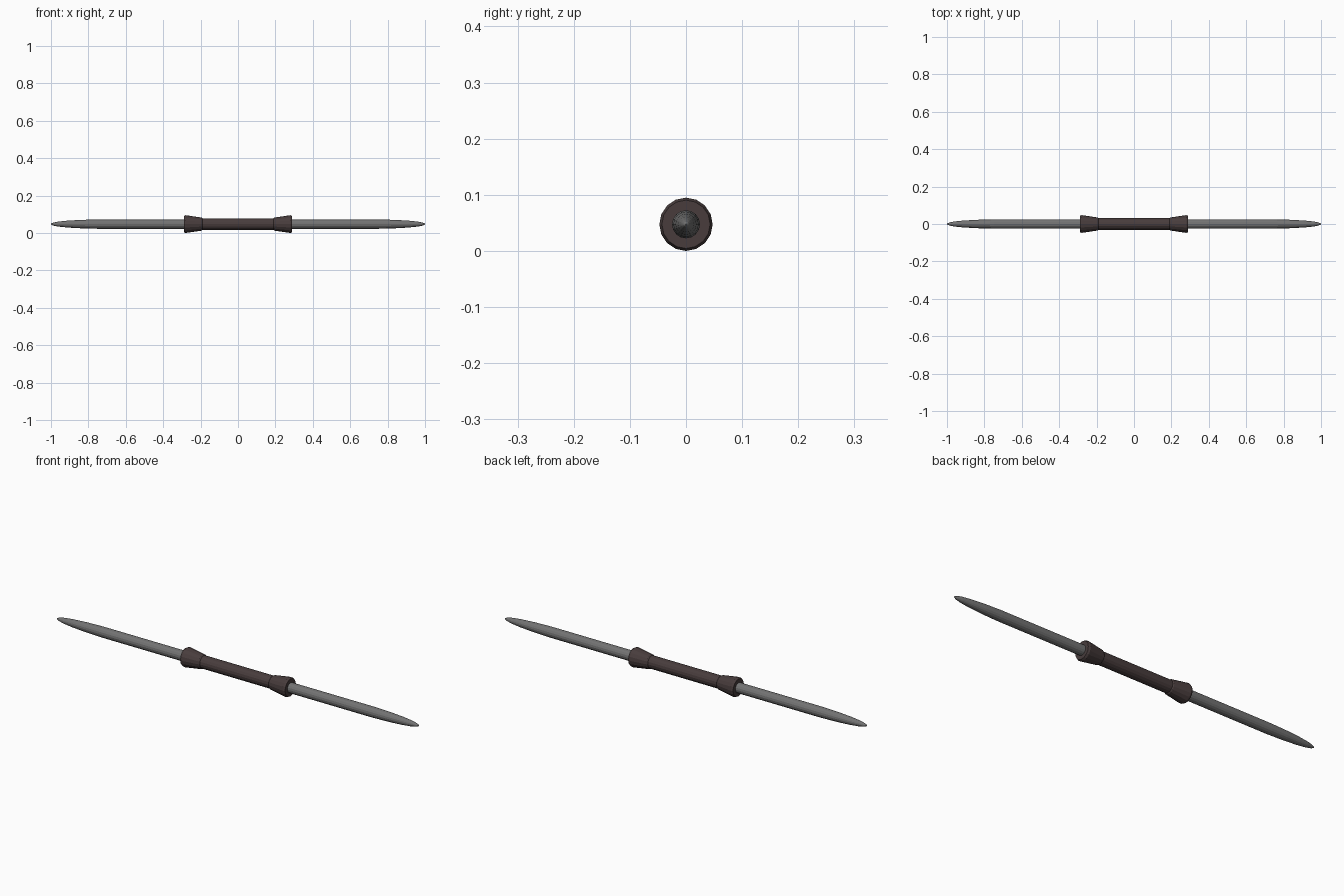
import bpy, bmesh, math

if "Cube" in bpy.data.objects:
    bpy.data.objects.remove(bpy.data.objects["Cube"])

AXIS_Z = 0.0475
SIDES = 16


def material(name, rgb):
    m = bpy.data.materials.new(name)
    m.diffuse_color = (*rgb, 1)
    m.use_nodes = True
    m.node_tree.nodes["Principled BSDF"].inputs["Base Color"].default_value = m.diffuse_color
    return m


grey = material("blade grey", (0.17, 0.17, 0.17))
brown = material("grip brown", (0.065, 0.046, 0.046))


def lathe(name, profile, mat, sides=SIDES):
    """Spin (x, radius) points around the long axis; ends are capped."""
    bm = bmesh.new()
    rings = []
    for x, r in profile:
        rings.append([bm.verts.new((x,
                                    r * math.cos(2 * math.pi * i / sides),
                                    r * math.sin(2 * math.pi * i / sides)))
                      for i in range(sides)])
    for a, b in zip(rings, rings[1:]):
        for i in range(sides):
            j = (i + 1) % sides
            bm.faces.new((a[i], a[j], b[j], b[i]))
    bm.faces.new(rings[0])
    bm.faces.new(rings[-1])
    bmesh.ops.recalc_face_normals(bm, faces=bm.faces)
    mesh = bpy.data.meshes.new(name)
    bm.to_mesh(mesh)
    bm.free()
    mesh.materials.append(mat)
    obj = bpy.data.objects.new(name, mesh)
    bpy.context.collection.objects.link(obj)
    obj.location.z = AXIS_Z
    return obj


# Central grip
lathe("grip", [(-0.2, 0.031), (0.2, 0.031)], brown)

for side, s in (("left", -1), ("right", 1)):
    # Flared collar with a chamfered rim
    collar = [(0.19, 0.031), (0.195, 0.035), (0.28, 0.0475), (0.29, 0.043)]
    lathe(side + "_collar", [(s * x, r) for x, r in collar], brown)
    # Round blade with a long tapered tip
    blade = [(0.27, 0.025), (0.75, 0.025), (0.84, 0.0225), (0.91, 0.0185),
             (0.96, 0.0135), (0.985, 0.0085), (0.996, 0.0045), (1.0, 0.001)]
    lathe(side + "_blade", [(s * x, r) for x, r in blade], grey)
